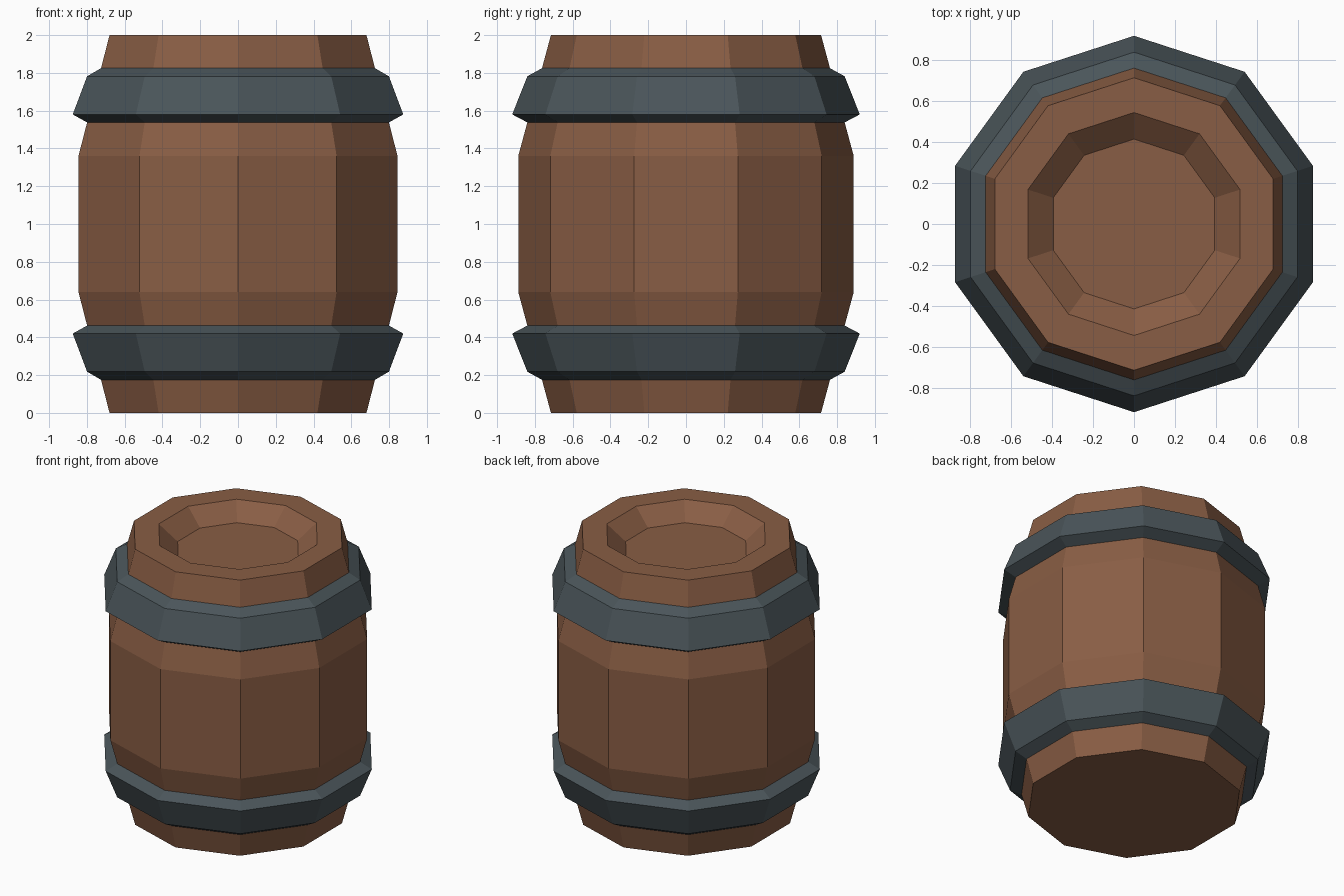
import bpy
import bmesh
import math

if "Cube" in bpy.data.objects:
    bpy.data.objects.remove(bpy.data.objects["Cube"])

SIDES = 10


def material(name, rgb):
    m = bpy.data.materials.new(name)
    m.diffuse_color = (*rgb, 1.0)
    m.use_nodes = True
    m.node_tree.nodes["Principled BSDF"].inputs["Base Color"].default_value = m.diffuse_color
    return m


def lathe(name, profile, mat, closed=False):
    """Spin (radius, z) points around z; cap the ends, or join them into a closed ring."""
    bm = bmesh.new()
    rings = []
    for r, z in profile:
        ring = []
        for i in range(SIDES):
            a = math.pi / 2 + 2 * math.pi * i / SIDES
            ring.append(bm.verts.new((r * math.cos(a), r * math.sin(a), z)))
        rings.append(ring)
    pairs = list(zip(rings, rings[1:]))
    if closed:
        pairs.append((rings[-1], rings[0]))
    else:
        bm.faces.new(rings[0])
        bm.faces.new(rings[-1])
    for lo, hi in pairs:
        for i in range(SIDES):
            j = (i + 1) % SIDES
            bm.faces.new((lo[i], lo[j], hi[j], hi[i]))
    bmesh.ops.recalc_face_normals(bm, faces=bm.faces)
    mesh = bpy.data.meshes.new(name)
    bm.to_mesh(mesh)
    bm.free()
    mesh.materials.append(mat)
    ob = bpy.data.objects.new(name, mesh)
    bpy.context.collection.objects.link(ob)
    return ob


wood = material("brown_wood", (0.25, 0.11, 0.058))
iron = material("dark_iron", (0.069, 0.091, 0.102))

# Wooden body with a recessed lid
lathe("barrel_body", [(0.715, 0), (0.888, 0.64), (0.888, 1.36), (0.715, 2.0),
                      (0.545, 2.0), (0.415, 1.89)], wood)

# Iron hoops, mirrored about mid height, with their inner side sunk into the wood
hoop = [(0.762, 1.825), (0.84, 1.782), (0.92, 1.58), (0.84, 1.538),
        (0.81, 1.538), (0.735, 1.825)]
lathe("upper_hoop", hoop, iron, closed=True)
lathe("lower_hoop", [(r, 2.0 - z) for r, z in hoop], iron, closed=True)
